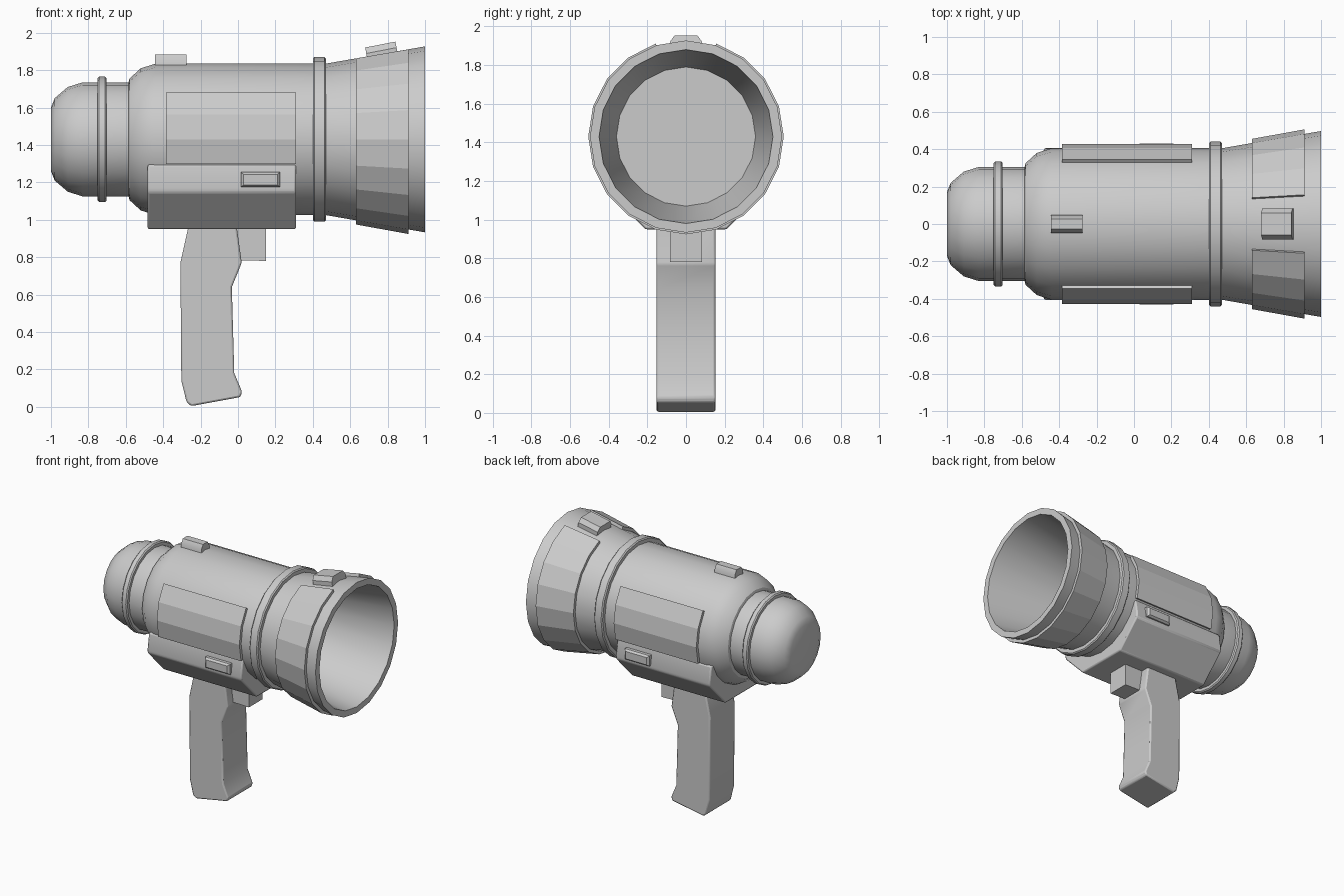
import bpy, bmesh
from math import sin, cos, pi, radians
from mathutils import Vector

if "Cube" in bpy.data.objects:
    bpy.data.objects.remove(bpy.data.objects["Cube"])

AXIS_Z = 1.43   # height of the barrel axis
SIDES = 20


def finish(name, bm, smooth=True, bevel=0.0):
    bmesh.ops.remove_doubles(bm, verts=bm.verts, dist=1e-5)
    bmesh.ops.recalc_face_normals(bm, faces=bm.faces)
    me = bpy.data.meshes.new(name)
    bm.to_mesh(me)
    bm.free()
    ob = bpy.data.objects.new(name, me)
    bpy.context.collection.objects.link(ob)
    if bevel:
        mod = ob.modifiers.new("Bevel", 'BEVEL')
        mod.width = bevel
        mod.segments = 2
        mod.limit_method = 'ANGLE'
    if smooth:
        bpy.ops.object.select_all(action='DESELECT')
        ob.select_set(True)
        bpy.context.view_layer.objects.active = ob
        bpy.ops.object.shade_smooth_by_angle(angle=radians(32))
    return ob


def around(x, r, a):
    """Point at angle a (0 = +y, 90 degrees = up) around the barrel axis."""
    return Vector((x, r * cos(a), AXIS_Z + r * sin(a)))


def lathe(name, profile, closed=False):
    bm = bmesh.new()
    rings = [[bm.verts.new(around(x, r, 2 * pi * i / SIDES)) for i in range(SIDES)]
             if r > 0 else [bm.verts.new(around(x, 0, 0))] * SIDES for x, r in profile]
    pairs = list(zip(rings, rings[1:]))
    if closed:
        pairs.append((rings[-1], rings[0]))
    for a, b in pairs:
        for i in range(SIDES):
            j = (i + 1) % SIDES
            bm.faces.new(list(dict.fromkeys((a[i], a[j], b[j], b[i]))))
    return finish(name, bm)


def arc_panel(name, x0, r0, x1, r1, start, steps, depth=0.05):
    """Faceted plate wrapped around the barrel, in steps of one side."""
    bm = bmesh.new()
    cols = []
    for i in range(steps + 1):
        a = radians(start) + 2 * pi * i / SIDES
        cols.append([bm.verts.new(around(x, r, a)) for x, r in
                     ((x0, r0), (x1, r1), (x1, r1 - depth), (x0, r0 - depth))])
    for a, b in zip(cols, cols[1:]):
        for k in range(4):
            m = (k + 1) % 4
            bm.faces.new((a[k], a[m], b[m], b[k]))
    bm.faces.new(cols[0])
    bm.faces.new(cols[-1])
    return finish(name, bm, smooth=False)


def extrude(name, points, offset, bevel=0.0):
    bm = bmesh.new()
    face = bm.faces.new([bm.verts.new(p) for p in points])
    new = bmesh.ops.extrude_face_region(bm, geom=[face])["geom"]
    if face.is_valid and not any(len(e.link_faces) == 1 for e in face.edges):
        pass
    else:
        face = bm.faces.new([bm.verts.new(p) for p in points])
    bmesh.ops.translate(bm, vec=offset,
                        verts=[v for v in new if isinstance(v, bmesh.types.BMVert)])
    return finish(name, bm, bevel=bevel)


# barrel: domed rear, main body, flared bell and its hollow inside
lathe("barrel", [(-1, 0), (-1, .17), (-.98, .22), (-.91, .28), (-.83, .305), (-.585, .305),
                 (-.58, .325), (-.52, .38), (-.44, .405), (.44, .405), (.47, .405),
                 (1, .497), (1, .45), (.43, .36), (.43, 0)])

# raised rings
for name, x0, x1, r, inner in (("rear_ring", -.75, -.703, .335, .29),
                               ("front_ring", .40, .47, .44, .39)):
    lathe(name, [(x0, inner), (x0, r - .008), (x0 + .008, r), (x1 - .008, r),
                 (x1, r - .008), (x1, inner)], closed=True)

# bell cover, open at the top, and side plates
arc_panel("bell_cover", .63, .455, .912, .506, 108, 18, .04)
arc_panel("side_plate_back", -.385, .427, .31, .427, -18, 3)
arc_panel("side_plate_front", -.385, .427, .31, .427, 144, 3)

# lower housing
half = [(.21, .95), (.40, 1.145), (.405, 1.17), (.385, 1.295), (.30, 1.295)]
section = half + [(-y, z) for y, z in reversed(half)]
extrude("lower_housing", [(-.483, y, z) for y, z in section], (.793, 0, 0), .01)

# switches on both sides: tapered blocks
for side, label in ((-1, "front"), (1, "back")):
    bm = bmesh.new()
    base, top = [[bm.verts.new((.12 + sx * w, side * y, 1.215 + sz * h))
                  for sx, sz in ((-1, -1), (1, -1), (1, 1), (-1, 1))]
                 for w, h, y in ((.105, .04, .37), (.09, .028, .43))]
    mid = [bm.verts.new((v.co.x, side * .415, v.co.z)) for v in base]
    for a, b in ((base, mid), (mid, top)):
        for k in range(4):
            m = (k + 1) % 4
            bm.faces.new((a[k], a[m], b[m], b[k]))
    bm.faces.new(base)
    bm.faces.new(top)
    finish("switch_" + label, bm, smooth=False)

# grip
grip = [(-.25, 1.0), (-.268, .95), (-.308, .77), (-.303, .14), (-.275, .025), (-.25, .004),
        (.012, .052), (.022, .08), (-.02, .18), (-.033, .64), (.02, .77), (-.005, .95), (-.005, 1.0)]
extrude("grip", [(x, -.152, z) for x, z in grip], (0, .304, 0), .01)

# trigger
extrude("trigger", [(-.03, -.083, .785), (.15, -.083, .78), (.15, -.083, .98), (-.03, -.083, .98)],
        (0, .166, 0))


# sights on top: trapezoid bars, the front one follows the flare
def sight(name, x, z, length, w, wt, h, tilt):
    t = radians(tilt)
    along, up = Vector((cos(t), 0, sin(t))), Vector((-sin(t), 0, cos(t)))
    origin = Vector((x, 0, z))
    pts = [origin + Vector((0, y, 0)) + up * u for y, u in
           ((-w, -.03), (w, -.03), (w, h * .4), (wt, h), (-wt, h), (-w, h * .4))]
    extrude(name, pts, along * length)


sight("rear_sight", -.445, 1.83, .17, .048, .028, .055, 0)
sight("front_sight", .69, 1.868, .165, .083, .06, .054, 11)
